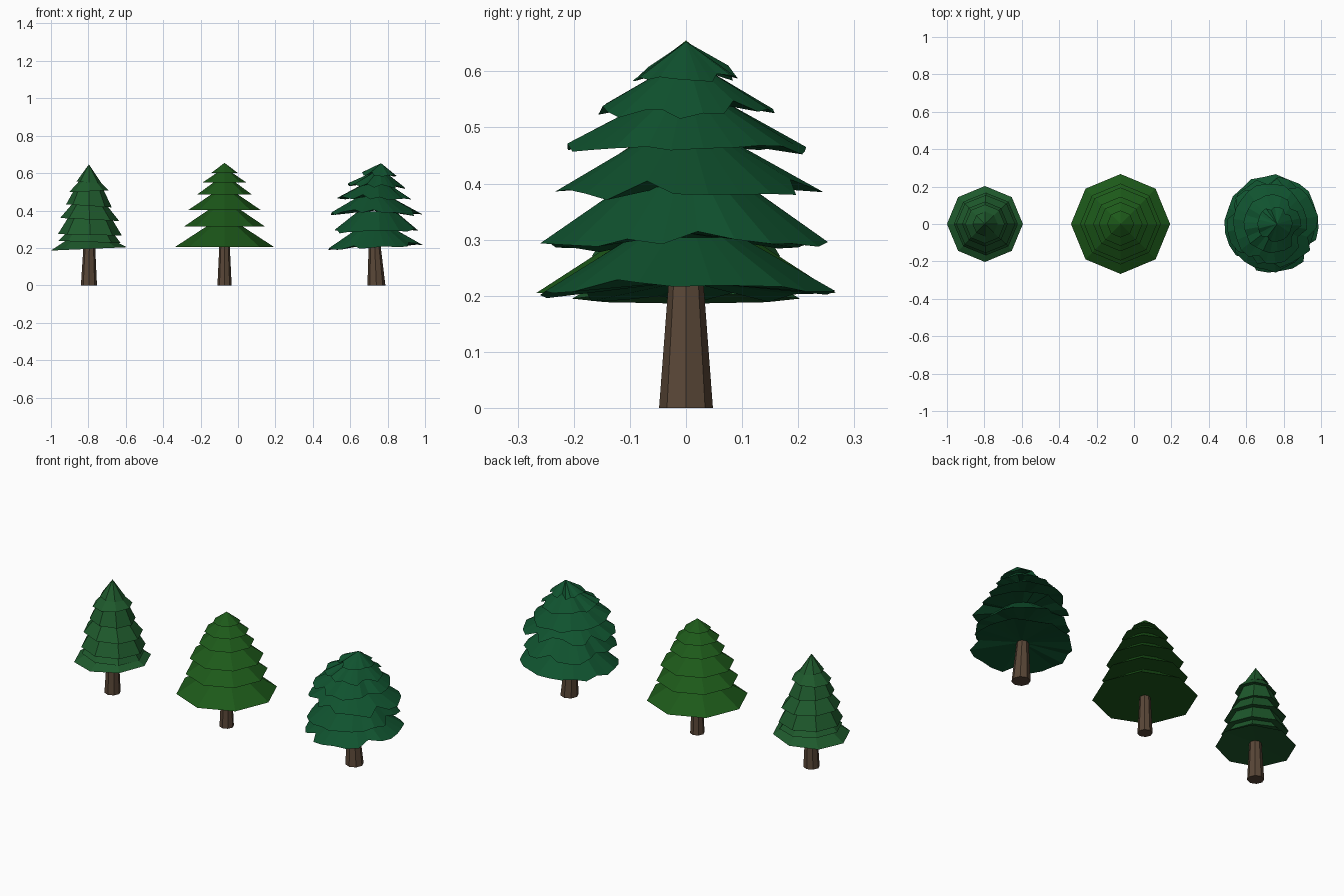
import bpy, bmesh, random
from math import sin, cos, pi

if "Cube" in bpy.data.objects:
    bpy.data.objects.remove(bpy.data.objects["Cube"])

random.seed(4)


def material(name, rgb):
    m = bpy.data.materials.new(name)
    m.diffuse_color = (*rgb, 1)
    m.use_nodes = True
    m.node_tree.nodes["Principled BSDF"].inputs["Base Color"].default_value = m.diffuse_color
    return m


def finish(bm, name, mat):
    bmesh.ops.recalc_face_normals(bm, faces=bm.faces)
    me = bpy.data.meshes.new(name)
    bm.to_mesh(me)
    bm.free()
    me.materials.append(mat)
    bpy.context.collection.objects.link(bpy.data.objects.new(name, me))


def trunk(name, x0, x1, r0, r1, h):
    # tapered eight-sided trunk, slightly leaning
    bm = bmesh.new()
    rings = [[bm.verts.new((x + r * cos(i * pi / 4), r * sin(i * pi / 4), z))
              for i in range(8)] for x, r, z in ((x0, r0, 0), (x1, r1, h))]
    for i in range(8):
        j = (i + 1) % 8
        bm.faces.new((rings[0][i], rings[0][j], rings[1][j], rings[1][i]))
    for ring in rings:
        bm.faces.new(ring)
    finish(bm, name, bark)


def foliage(name, tiers, tip, mat, inner, hollow=0.0, ragged=False):
    # stacked cone tiers: (centre x, edge z, radius x, radius y, tilt along x)
    bm = bmesh.new()
    for k, (cx, z, rx, ry, tilt) in enumerate(tiers):
        last = k == len(tiers) - 1
        tx, tz = tip if last else (tiers[k + 1][0], tiers[k + 1][1] + 0.012)
        f = 0.0 if last else inner * tiers[k + 1][2] / rx
        n = 24 if ragged else 8
        turn = random.uniform(0, pi / 4) if ragged and not last else 0
        low, high = [], []
        for i in range(n):
            a = 2 * pi * i / n + turn
            s = 1.0
            sag = 0.0
            if ragged:
                s = random.uniform(0.95, 1.02)
                sag = random.uniform(-0.012, 0.006)
                if random.random() < 0.14:
                    s = 0.82
            dx = rx * s * cos(a)
            edge = z + tilt * cos(a) + (1 - s) * (tz - z) * 1.3 + sag
            low.append(bm.verts.new((cx + dx, ry * s * sin(a), edge)))
            if not last:
                high.append(bm.verts.new((tx + rx * f * cos(a), ry * f * sin(a), tz)))
        under = bm.verts.new((cx, 0, z + hollow))
        top = bm.verts.new((tx, 0, tz))
        for i in range(n):
            j = (i + 1) % n
            bm.faces.new((low[j], low[i], under))
            if last:
                bm.faces.new((low[i], low[j], top))
            else:
                bm.faces.new((low[i], low[j], high[j], high[i]))
                bm.faces.new((high[i], high[j], top))
    finish(bm, name, mat)


bark = material("bark", (0.10, 0.062, 0.038))
pine = material("pine_green", (0.013, 0.10, 0.025))
grass = material("grass_green", (0.012, 0.10, 0.010))
deep = material("deep_green", (0.005, 0.085, 0.028))

# narrow tree on the left
trunk("left_trunk", -0.797, -0.795, 0.043, 0.031, 0.215)
foliage("left_foliage", [
    (-0.797, 0.195, 0.203, 0.203, 0.009),
    (-0.793, 0.232, 0.166, 0.165, -0.006),
    (-0.792, 0.270, 0.171, 0.168, -0.004),
    (-0.793, 0.352, 0.158, 0.155, -0.008),
    (-0.797, 0.425, 0.122, 0.120, -0.008),
    (-0.797, 0.503, 0.106, 0.104, 0.005),
    (-0.796, 0.550, 0.067, 0.066, -0.006)], (-0.797, 0.647), pine, 0.72, 0.015)

# regular tree in the middle
trunk("middle_trunk", -0.072, -0.072, 0.038, 0.028, 0.21)
foliage("middle_foliage", [
    (-0.072, 0.205, 0.265, 0.267, 0),
    (-0.072, 0.315, 0.216, 0.216, 0),
    (-0.072, 0.402, 0.195, 0.195, 0),
    (-0.072, 0.486, 0.146, 0.146, 0),
    (-0.072, 0.550, 0.117, 0.117, 0),
    (-0.072, 0.600, 0.072, 0.072, 0)], (-0.072, 0.655), grass, 0.36)

# ragged leaning tree on the right
trunk("right_trunk", 0.740, 0.730, 0.048, 0.031, 0.225)
foliage("right_foliage", [
    (0.738, 0.206, 0.258, 0.265, 0.012),
    (0.735, 0.292, 0.230, 0.258, 0.002),
    (0.742, 0.382, 0.244, 0.242, -0.005),
    (0.728, 0.464, 0.196, 0.222, -0.006),
    (0.738, 0.532, 0.154, 0.156, -0.008),
    (0.753, 0.590, 0.094, 0.095, -0.008)], (0.765, 0.653), deep, 0.42, 0.02, True)
